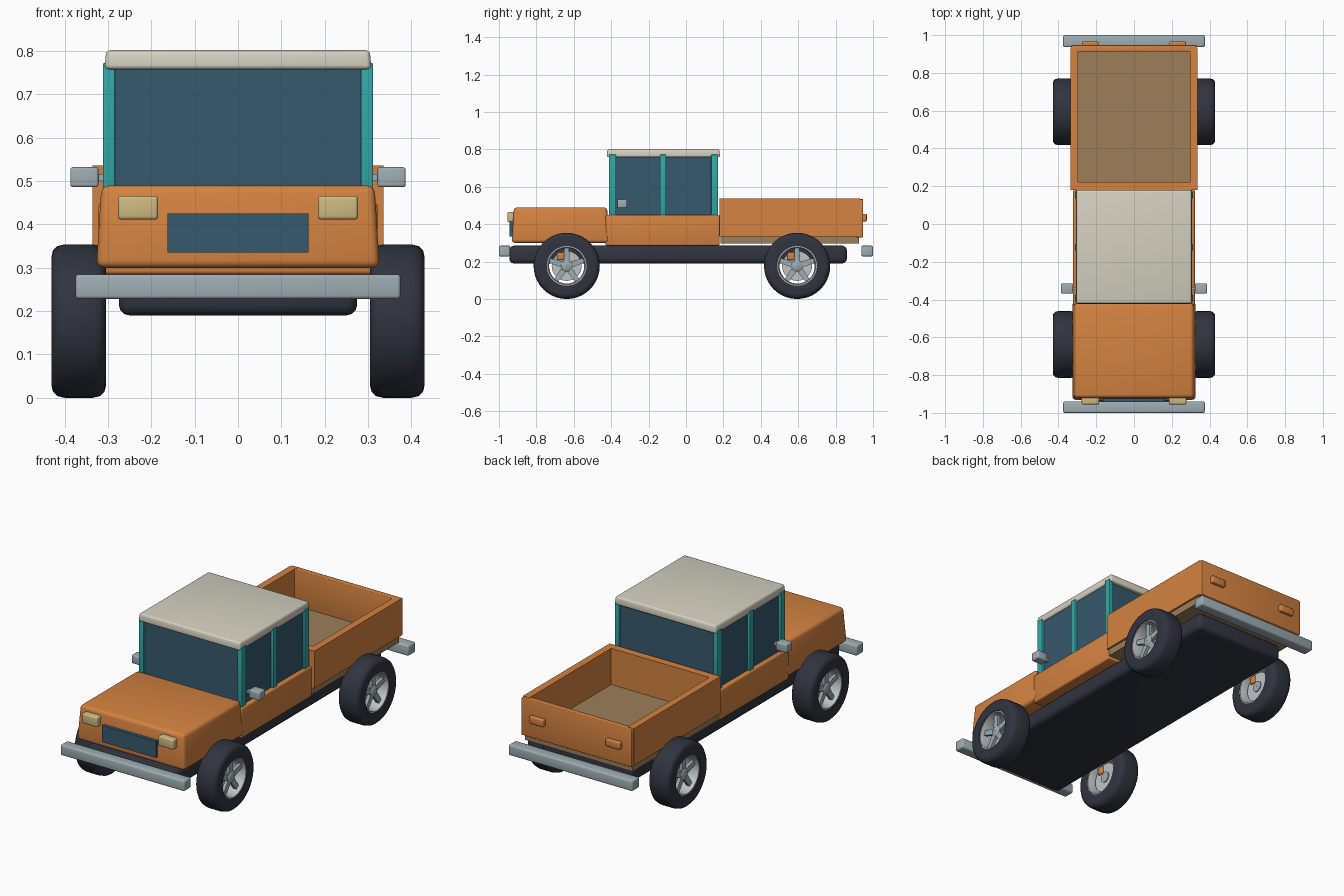
import bpy, bmesh, math
from mathutils import Matrix, Vector

if "Cube" in bpy.data.objects:
    bpy.data.objects.remove(bpy.data.objects["Cube"])


def material(name, r, g, b):
    m = bpy.data.materials.new(name)
    m.diffuse_color = (r, g, b, 1)
    m.use_nodes = True
    m.node_tree.nodes["Principled BSDF"].inputs["Base Color"].default_value = m.diffuse_color
    return m


ORANGE = material("orange paint", .66, .225, .052)
CREAM = material("cream roof", .66, .63, .53)
GLASS = material("blue glass", .037, .10, .155)
TEAL = material("teal trim", .033, .39, .39)
STEEL = material("grey steel", .34, .42, .45)
DARK = material("dark rubber", .030, .034, .050)
LAMP = material("lamp yellow", .62, .49, .22)
BROWN = material("brown floor", .34, .21, .105)
RIM = material("light rim", .52, .55, .56)


def finish(name, bm, mat, smooth=True):
    """Turn a bmesh into a named, coloured object."""
    bmesh.ops.recalc_face_normals(bm, faces=bm.faces[:])
    me = bpy.data.meshes.new(name)
    bm.to_mesh(me)
    bm.free()
    me.materials.append(mat)
    ob = bpy.data.objects.new(name, me)
    bpy.context.collection.objects.link(ob)
    if smooth:
        bpy.ops.object.select_all(action='DESELECT')
        ob.select_set(True)
        bpy.context.view_layer.objects.active = ob
        bpy.ops.object.shade_smooth_by_angle(angle=math.radians(40))
    return ob


def box(name, x, y, z, mat, bevel=0, taper=0):
    """Box from (min, max) ranges; taper pulls the top in along x and y."""
    bm = bmesh.new()
    bmesh.ops.create_cube(bm, size=1)
    for v in bm.verts:
        top = taper if v.co.z > 0 else 0
        sx, sy = math.copysign(1, v.co.x), math.copysign(1, v.co.y)
        v.co = Vector((x[sx > 0] - sx * top, y[sy > 0] - sy * top, z[v.co.z > 0]))
    if bevel:
        bmesh.ops.bevel(bm, geom=bm.edges[:], offset=bevel, segments=3,
                        profile=.5, affect='EDGES')
    return finish(name, bm, mat, bevel > 0)


def pair(name, x, y, z, mat, bevel=0):
    """The same box on the right and the left."""
    box("right_" + name, x, y, z, mat, bevel)
    box("left_" + name, (-x[1], -x[0]), y, z, mat, bevel)


def lathe(name, profile, centre, side, mat, n=40):
    """Closed (x, radius) profile turned about the wheel axle."""
    bm = bmesh.new()
    rings = []
    for i in range(n):
        a = 2 * math.pi * i / n
        rings.append([bm.verts.new((side * x, centre[0] + r * math.sin(a),
                                    centre[1] + r * math.cos(a))) for x, r in profile])
    k = len(profile)
    for i in range(n):
        p, q = rings[i], rings[(i + 1) % n]
        for j in range(k):
            bm.faces.new((p[j], p[(j + 1) % k], q[(j + 1) % k], q[j]))
    return finish(name, bm, mat)


def spokes(name, centre, side):
    """Five tapered spokes."""
    bm = bmesh.new()
    for i in range(5):
        verts = bmesh.ops.create_cube(bm, size=1)['verts']
        for v in verts:
            outer = v.co.z > 0
            v.co = Vector((.396 + v.co.x * .018, v.co.y * (.024 if outer else .034),
                           .103 if outer else .015))
        bmesh.ops.rotate(bm, verts=verts, cent=(0, 0, 0),
                         matrix=Matrix.Rotation(2 * math.pi * i / 5, 3, 'X'))
    for v in bm.verts:
        v.co = Vector((side * v.co.x, v.co.y + centre[0], v.co.z + centre[1]))
    finish(name, bm, STEEL, False)


# Chassis and bumpers
box("chassis", (-.275, .275), (-.945, .86), (.19, .285), DARK, .025)
box("front_bumper", (-.375, .375), (-1, -.94), (.228, .285), STEEL, .008)
box("rear_bumper", (-.375, .375), (.937, 1), (.228, .285), STEEL, .008)

# Hood and lower cab
box("hood", (-.327, .327), (-.932, -.41), (.30, .49), ORANGE, .018, .012)
box("cab_body", (-.322, .322), (-.43, .18), (.285, .45), ORANGE, .008)

# Grille and lamps
box("grille", (-.163, .163), (-.943, -.91), (.335, .425), GLASS)
pair("headlight", (.184, .277), (-.955, -.91), (.411, .466), LAMP, .008)
pair("tail_light", (.188, .275), (.94, .967), (.415, .455), ORANGE, .006)

# Cab glass, pillars and roof
box("cab_glass", (-.298, .298), (-.398, .16), (.44, .77), GLASS)
for label, y in (("front", (-.412, -.374)), ("middle", (-.14, -.106)),
                 ("rear", (.134, .172))):
    pair(label + "_pillar", (.284, .312), y, (.445, .772), TEAL, .003)
box("roof", (-.308, .308), (-.424, .182), (.758, .802), CREAM, .010, .004)

# Mirrors with stems
pair("mirror", (.322, .387), (-.368, -.315), (.486, .532), STEEL, .006)
pair("mirror_stem", (.29, .33), (-.35, -.333), (.50, .516), STEEL)

# Cargo bed: floor, side walls, end walls
box("bed_floor", (-.325, .325), (.185, .925), (.296, .338), BROWN)
pair("bed_side", (.297, .336), (.18, .93), (.334, .536), ORANGE)
box("bed_front_wall", (-.30, .30), (.18, .222), (.334, .536), ORANGE)
box("tailgate", (-.334, .334), (.912, .947), (.330, .534), ORANGE, .004)

# Wheels: tyre, rim barrel, hub, spokes, brake disc and caliper
TYRE = [(.307, .106), (.305, .150), (.308, .163), (.318, .173), (.335, .177),
        (.400, .177), (.417, .173), (.427, .163), (.430, .150), (.428, .106)]
BARREL = [(.308, .108), (.308, .101), (.335, .094), (.400, .094), (.424, .100),
          (.424, .108)]
HUB = [(.335, 0.001), (.335, .030), (.405, .030), (.411, .022), (.411, 0.001)]
DISC = [(.340, .010), (.340, .080), (.350, .080), (.350, .010)]
for end, y in (("front", -.638), ("rear", .594)):
    for label, s in (("right", 1), ("left", -1)):
        tag, c = f"{end}_{label}_", (y, .177)
        lathe(tag + "tyre", TYRE, c, s, DARK)
        lathe(tag + "rim", BARREL, c, s, RIM)
        lathe(tag + "hub", HUB, c, s, STEEL, 20)
        lathe(tag + "brake_disc", DISC, c, s, RIM, 32)
        spokes(tag + "spokes", c, s)
        xs = sorted((s * .330, s * .372))
        box(tag + "caliper", xs, (y - .052, y - .014), (.208, .250), ORANGE, .006)
